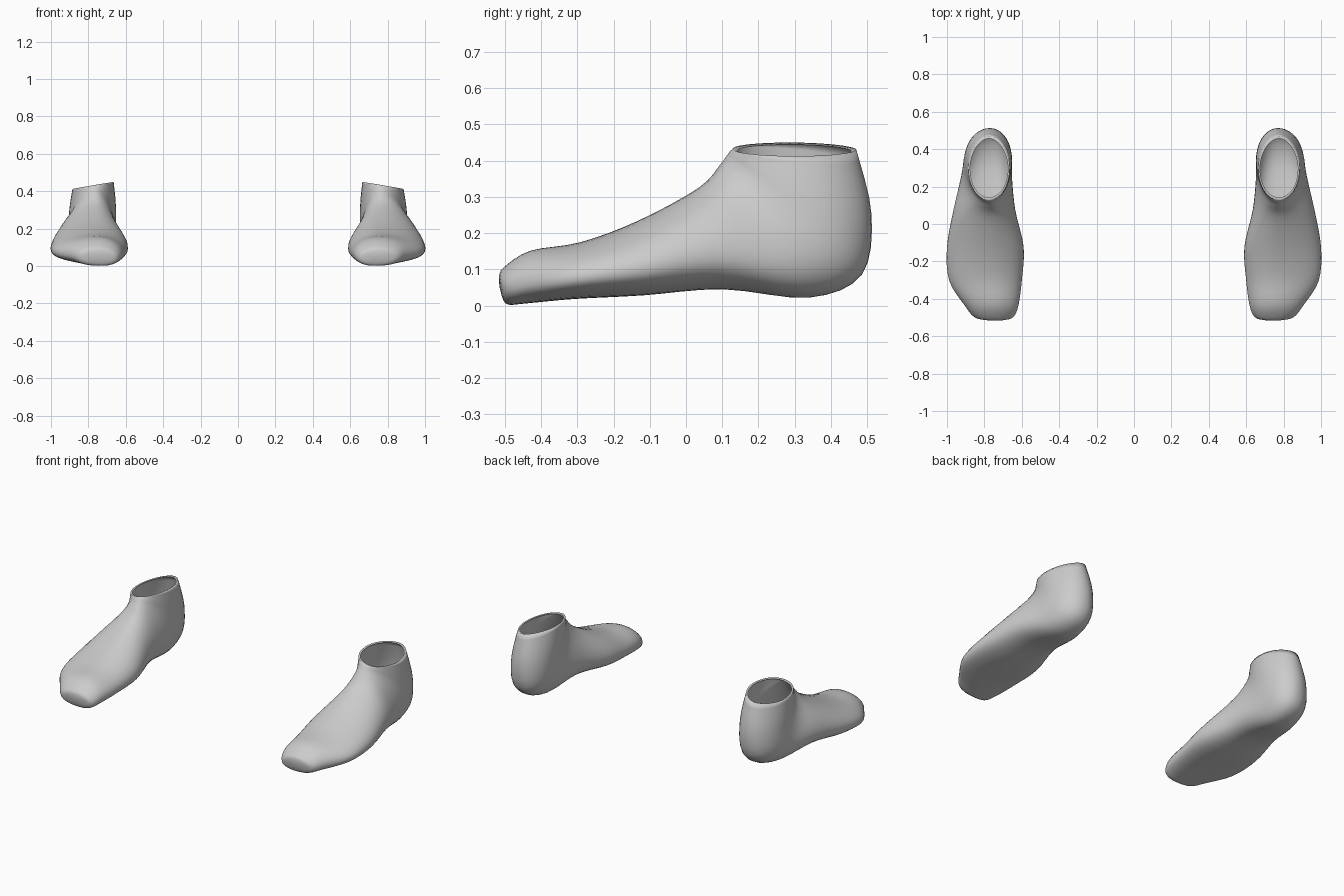
import bpy, bmesh, math
from mathutils import Vector

if "Cube" in bpy.data.objects:
    bpy.data.objects.remove(bpy.data.objects["Cube"])

RING, STEPS = 40, 4

# Key sections fan round from toe (upright) to ankle opening (level):
# sole y, z, instep y, z, outer x, inner x
KEYS = [Vector(k) for k in (
    (-.508, .025, -.516, .08, -.80, -.69),
    (-.492, .003, -.503, .105, -.855, -.645),
    (-.44, .006, -.43, .151, -.905, -.618),
    (-.31, .018, -.29, .175, -.988, -.60),
    (-.12, .028, -.13, .235, -1, -.59),
    (.10, .045, .035, .325, -.965, -.635),
    (.34, .022, .095, .39, -.924, -.652),
    (.485, .085, .112, .413, -.91, -.652),
    (.512, .25, .121, .425, -.90, -.654),
    (.47, .43, .129, .432, -.885, -.665))]
SPANS = len(KEYS) - 1


def section(t):
    """Smooth spline through the key sections, t from 0 to 1."""
    i = min(int(t * SPANS), SPANS - 1)
    u = t * SPANS - i
    a, b, c, d = (KEYS[min(max(i + k, 0), SPANS)] for k in (-1, 0, 1, 2))
    return b + (c - a) * u / 2 + (a - b * 2.5 + c * 2 - d / 2) * u**2 + (b * 3 - a - c * 3 + d) * u**3 / 2


def power(value, n):
    return math.copysign(abs(value) ** (2 / n), value)


def section_points(t):
    """Egg-shaped ring; fullness, ridge and tilt change along the foot."""
    by, bz, ty, tz, outer, inner = section(t)
    mid = math.sin(math.pi * t)
    ridge = -.74 - .035 * t
    wide = .5 - .13 * mid
    tilt = .17 * t**4 - .03 * (1 - t)**3
    for i in range(RING):
        a = 2 * math.pi * i / RING
        n = 2.1 - .25 * mid if math.sin(a) >= 0 else 2.45 - .6 * t**3
        c, h = power(math.cos(a), n), power(math.sin(a), n)
        v = wide + h * ((1 - wide) if h > 0 else wide)
        x = ridge + c * ((inner - ridge) if c > 0 else (ridge - outer))
        yield Vector((x, by + v * (ty - by), bz + v * (tz - bz) + tilt * (x - ridge)))


# Foot shell: loft with closed toe and open ankle
loops = [list(section_points(k / (SPANS * STEPS))) for k in range(SPANS * STEPS + 1)]

# Thin lip turned in at the ankle opening
centre = sum(loops[-1], Vector()) / RING
loops.append([centre + (p - centre) * .92 - Vector((0, 0, .004)) for p in loops[-1]])

bm = bmesh.new()
rings = [[bm.verts.new(p) for p in loop] for loop in loops]
for r0, r1 in zip(rings, rings[1:]):
    for i in range(RING):
        j = (i + 1) % RING
        bm.faces.new((r0[i], r0[j], r1[j], r1[i]))

# Toe tip closes the first ring
tip = bm.verts.new(sum(loops[0], Vector()) / RING + Vector((0, -.003, 0)))
for i in range(RING):
    bm.faces.new((rings[0][(i + 1) % RING], rings[0][i], tip))
bmesh.ops.recalc_face_normals(bm, faces=bm.faces)
for f in bm.faces:
    f.smooth = True
mesh = bpy.data.meshes.new("feet")
bm.to_mesh(mesh)
bm.free()
feet = bpy.data.objects.new("feet", mesh)
bpy.context.collection.objects.link(feet)

# The second foot is the mirror image
mirror = feet.modifiers.new("other_foot", 'MIRROR')
mirror.use_mirror_merge = False
